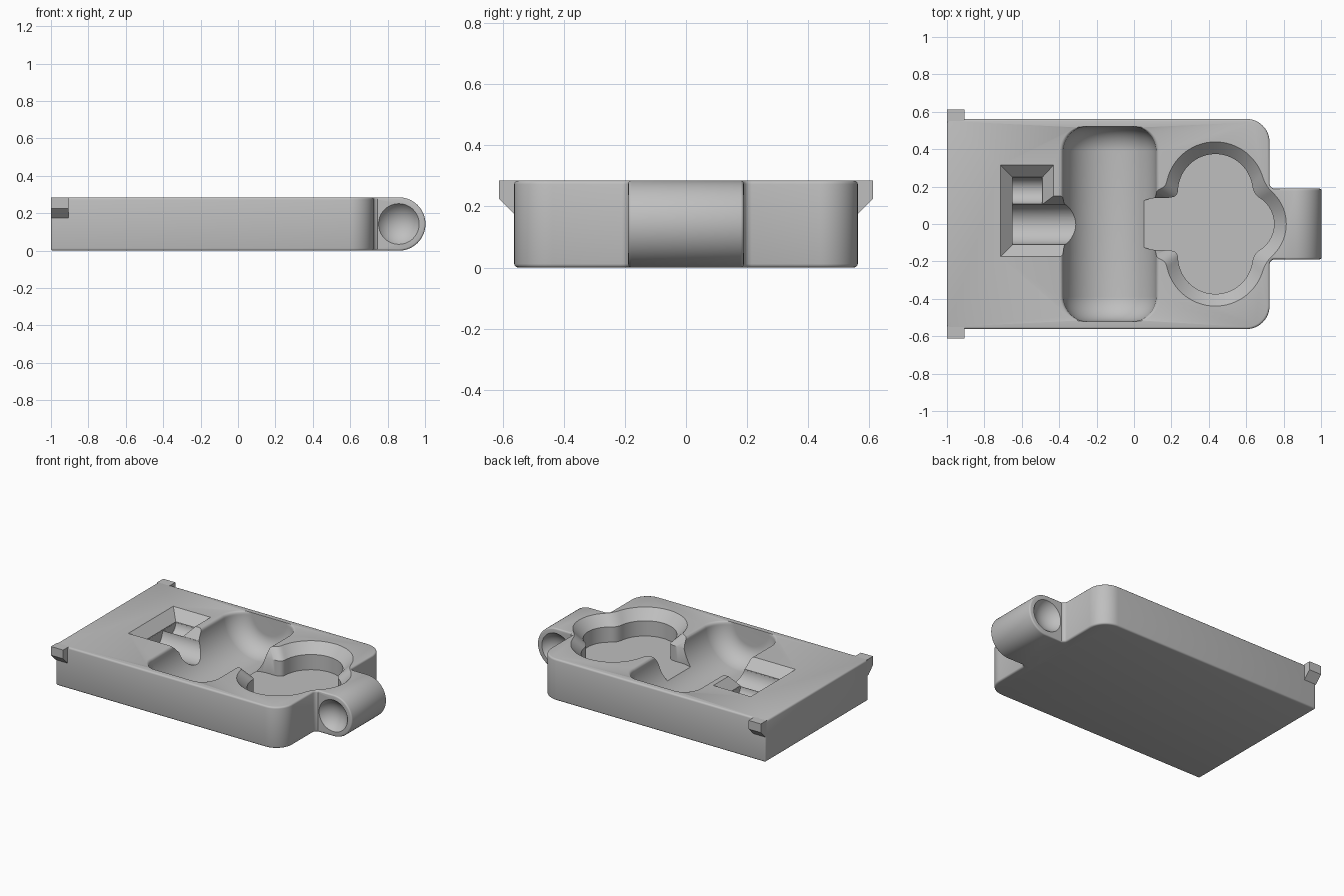
import bpy, bmesh
from math import sin, cos, pi, sqrt, radians

if "Cube" in bpy.data.objects:
    bpy.data.objects.remove(bpy.data.objects["Cube"])

H = 0.285          # plate thickness
HALF = 0.562       # plate half width
SLOPE = 0.065      # size of the sloped pocket rims

grey = bpy.data.materials.new("plain_grey")
grey.use_nodes = True
tone = (0.52, 0.52, 0.52, 1)
grey.diffuse_color = tone
grey.node_tree.nodes["Principled BSDF"].inputs["Base Color"].default_value = tone


def loft(name, rings):
    """Skin a list of equal rings and cap both ends."""
    bm = bmesh.new()
    loops = [[bm.verts.new(p) for p in ring] for ring in rings]
    n = len(loops[0])
    for a, b in zip(loops, loops[1:]):
        for i in range(n):
            j = (i + 1) % n
            bm.faces.new((a[i], a[j], b[j], b[i]))
    bm.faces.new(loops[0])
    bm.faces.new(loops[-1])
    bmesh.ops.recalc_face_normals(bm, faces=bm.faces)
    mesh = bpy.data.meshes.new(name)
    bm.to_mesh(mesh)
    bm.free()
    mesh.materials.append(grey)
    obj = bpy.data.objects.new(name, mesh)
    bpy.context.collection.objects.link(obj)
    return obj


def flat(outline, z):
    return [(x, y, z) for x, y in outline]


def arc(cx, cy, r, start, end, steps):
    return [(cx + r * cos(radians(start + (end - start) * i / steps)),
             cy + r * sin(radians(start + (end - start) * i / steps)))
            for i in range(steps + 1)]


def bevel(obj, width):
    mod = obj.modifiers.new("soft_edges", 'BEVEL')
    mod.width = width
    mod.segments = 3
    mod.limit_method = 'ANGLE'
    mod.angle_limit = radians(50)


def combine(target, other, operation='DIFFERENCE'):
    other.hide_render = True
    other.hide_viewport = True
    other.display_type = 'WIRE'
    mod = target.modifiers.new(other.name, 'BOOLEAN')
    mod.object = other
    mod.operation = operation
    mod.solver = 'EXACT'


# Plate with two rounded corners and small fillets where the lug begins
R = 0.125
half = arc(0.75, 0.215, 0.025, 270, 180, 3) + arc(0.725 - R, HALF - R, R, 0, 90, 14)
half.append((-1, HALF))
outline = half + [(x, -y) for x, y in reversed(half)]
plate = loft("base_plate", [flat(outline, 0), flat(outline, H)])
bevel(plate, 0.012)

# Rounded end lug merged into the plate
lug_profile = [(0.66, 0)] + arc(0.86, H / 2, H / 2, -90, 90, 32) + [(0.66, H)]
lug = loft("end_lug", [[(x, y, z) for x, z in lug_profile] for y in (-0.189, 0.189)])
bevel(lug, 0.01)
combine(plate, lug, 'UNION')

# Barrel-shaped trough across the plate, with softly flared long rims
FLARE = 0.02
rings = []
for i in range(-24, 25):
    t = sin(i / 24 * pi / 2)
    y = 0.38 * i / abs(i) + 0.14 * t if i else 0
    r = 0.125 + 0.125 * sqrt(max(0, 1 - t * t))
    side = []
    for k in range(33):
        a = (k / 32) ** 1.5 * pi / 2
        depth = r * sin(a)
        u = max(0, 1 - depth / FLARE)
        side.append((r * cos(a) + FLARE * (1 - sqrt(1 - u * u)), H - depth))
    side.insert(0, (side[0][0], H + 0.1))
    ring = side + [(-x, z) for x, z in reversed(side[:-1])]
    rings.append([(x - 0.13, y, z) for x, z in ring])
combine(plate, loft("trough_cutter", rings))


# Lobed pocket: two round lobes, an end lobe and a neck into the trough
def pocket(offset, count=192, blend=4):
    lobes = [(0, 0.175, 0.2), (0, -0.175, 0.2), (0.15, 0, 0.165)]
    rays = []
    for i in range(count):
        a = 2 * pi * (i + 0.5) / count
        dx, dy = cos(a), sin(a)
        reach = 0
        for cx, cy, r in lobes:
            along = cx * dx + cy * dy
            side = (r + offset) ** 2 - cx * cx - cy * cy + along * along
            reach = max(reach, along + sqrt(side))
        if dx < 0:
            neck = min(0.43 / -dx, (0.135 + offset * 0.6) / max(abs(dy), 0.001))
            reach = max(reach, neck)
        rays.append((dx, dy, reach))
    points = []
    for i, (dx, dy, _) in enumerate(rays):
        near = [rays[(i + k) % count][2] for k in range(-blend, blend + 1)]
        reach = sum(near) / len(near)
        points.append((0.435 + reach * dx, reach * dy))
    return points


inner, outer = pocket(0), pocket(SLOPE)
combine(plate, loft("lobed_pocket_cutter", [flat(inner, 0.115), flat(inner, H - SLOPE),
                                            flat(outer, H), flat(outer, H + 0.1)]))


# Angled latch pocket with sloped walls
def ell(x0, x1, y0, y1, y2):
    return [(x0, y0), (-0.25, y0), (-0.25, y1), (x1, y1), (x1, y2), (x0, y2)]


low = ell(-0.65, -0.49, -0.11, 0.105, 0.25)
high = ell(-0.715, -0.43, -0.175, 0.15, 0.315)
combine(plate, loft("latch_pocket_cutter", [flat(low, H - SLOPE - 0.005), flat(low, H - SLOPE),
                                            flat(high, H), flat(high, H + 0.1)]))

# Round-bottomed channels under the latch pocket
for name, y, r, end in (("main_channel_cutter", -0.0025, 0.107, -0.2),
                        ("side_channel_cutter", 0.178, 0.0715, -0.491)):
    section = arc(y, H - SLOPE, r, -180, 0, 24)
    combine(plate, loft(name, [[(x, a, b) for a, b in section] for x in (-0.649, end)]))

# Shallow dished hollow on each side of the lug
for side, label in ((1, "back"), (-1, "front")):
    bpy.ops.mesh.primitive_uv_sphere_add(segments=48, ring_count=24, radius=0.13,
                                         location=(0.86, side * 0.26, H / 2))
    dish = bpy.context.object
    dish.name = label + "_dish_cutter"
    dish.data.materials.append(grey)
    combine(plate, dish)

# Side catches at the square end
for side, label in ((1, "back"), (-1, "front")):
    section = [(0.545, H), (0.612, H), (0.612, 0.225), (HALF, 0.175), (0.545, 0.175)]
    loft(label + "_catch", [[(x, side * y, z) for y, z in section] for x in (-1, -0.907)])

# Apply the cuts, remove the merged lug, smooth with sharp creases
bpy.ops.object.select_all(action='DESELECT')
bpy.context.view_layer.objects.active = plate
plate.select_set(True)
for mod in list(plate.modifiers):
    bpy.ops.object.modifier_apply(modifier=mod.name)
bpy.data.objects.remove(lug)
bpy.ops.object.shade_smooth_by_angle(angle=radians(32))
